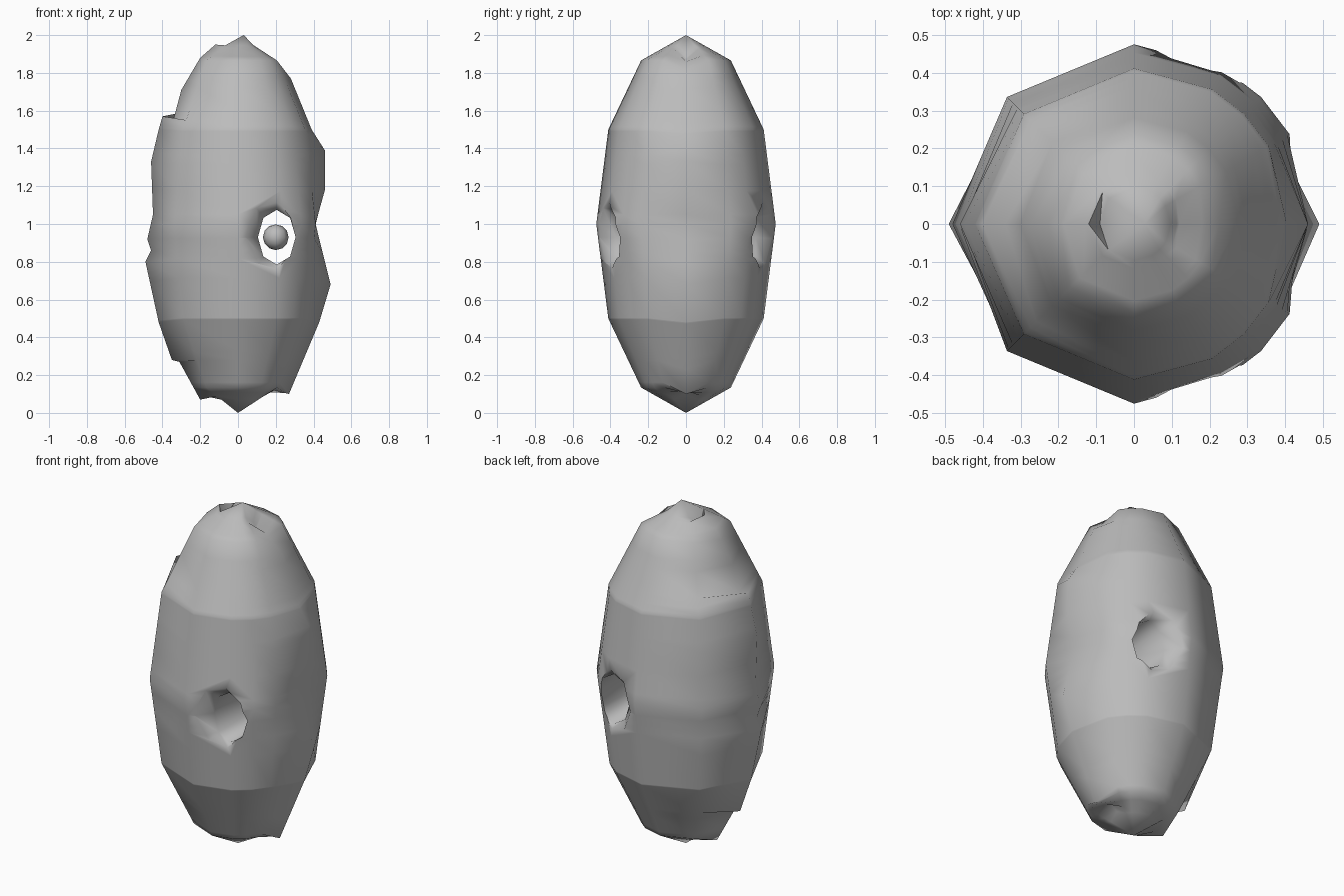
import bpy, bmesh, math

if "Cube" in bpy.data.objects:
    bpy.data.objects.remove(bpy.data.objects["Cube"])

# Single stone colour
stone = bpy.data.materials.new("stone grey")
stone.use_nodes = True
colour = (0.5, 0.5, 0.5, 1)
stone.diffuse_color = colour
stone.node_tree.nodes["Principled BSDF"].inputs["Base Color"].default_value = colour


def make_object(name, bm):
    bmesh.ops.recalc_face_normals(bm, faces=bm.faces)
    mesh = bpy.data.meshes.new(name)
    bm.to_mesh(mesh)
    bm.free()
    mesh.materials.append(stone)
    obj = bpy.data.objects.new(name, mesh)
    bpy.context.collection.objects.link(obj)
    return obj


def smooth(obj, degrees):
    bpy.ops.object.select_all(action="DESELECT")
    obj.select_set(True)
    bpy.context.view_layer.objects.active = obj
    bpy.ops.object.shade_smooth_by_angle(angle=math.radians(degrees))


def bridge(bm, a, b):
    for i in range(len(a)):
        j = (i + 1) % len(a)
        bm.faces.new((a[i], a[j], b[j], b[i]))


HALF = .475
peak, foot = (.03, 2), (0, 0)
# Craggy side ridges in x and z, from the peak down to the foot
right_ridge = [
    peak, (.12, 1.87), (.18, 1.86), (.28, 1.77), (.39, 1.5), (.46, 1.39),
    (.46, 1.18), (.41, 1), (.49, .68), (.43, .48), (.27, .1), (.15, .13), foot]
left_ridge = [
    peak, (-.09, 1.88), (-.12, 1.95), (-.2, 1.88), (-.3, 1.71), (-.34, 1.56),
    (-.4, 1.57), (-.42, 1.5), (-.46, 1.33), (-.45, 1.05), (-.48, .92),
    (-.46, .86), (-.49, .8), (-.42, .48), (-.35, .28), (-.31, .27),
    (-.2, .07), (-.12, .1), foot]


def by_angle(ridge):
    """Pair every ridge point with its angle down from the top."""
    pairs = [(math.atan2(abs(x) / HALF, z - 1), (x, z)) for x, z in ridge]
    pairs[0] = (0, ridge[0])
    pairs[-1] = (math.pi, ridge[-1])
    return pairs


def sample(pairs, t):
    for (t0, p), (t1, q) in zip(pairs, pairs[1:]):
        if t <= t1:
            f = (t - t0) / (t1 - t0)
            return p[0] + (q[0] - p[0]) * f, p[1] + (q[1] - p[1]) * f
    return pairs[-1][1]


right, left = by_angle(right_ridge), by_angle(left_ridge)
egg = [(k * math.pi / 6, (HALF * math.sin(k * math.pi / 6), 1 + math.cos(k * math.pi / 6)))
       for k in range(7)]
rows = sorted({round(t, 4) for t, p in right + left + egg if .01 < t < 3.13})

# Rock: egg-shaped lathe whose two side columns follow the ridges
columns = [0, 30, 45, 60, 90, 135, 180, 225, 270, 300, 315, 330]
bm = bmesh.new()
rings = []
for t in rows:
    radius, height = sample(egg, t)
    ring = []
    for deg in columns:
        a = math.radians(deg)
        x, y, z = radius * math.cos(a), radius * math.sin(a), height
        if deg % 180 == 0:
            x, z = sample(left if deg else right, t)
            y = 0
        ring.append(bm.verts.new((x, y, z)))
    rings.append(ring)
for a, b in zip(rings, rings[1:]):
    bridge(bm, a, b)
for ring, (x, z) in ((rings[0], peak), (rings[-1], foot)):
    tip = bm.verts.new((x, 0, z))
    for i in range(len(ring)):
        bm.faces.new((ring[i - 1], ring[i], tip))
rock = make_object("rock", bm)

# Octagonal tunnel from front to back, flared at both mouths
bm = bmesh.new()
hoops = []
for y, scale in ((-.57, 2.5), (-.37, 1), (.37, 1), (.57, 2.5)):
    hoops.append([bm.verts.new((.205 + .1 * scale * math.cos(k * math.pi / 4), y,
                                .93 + .145 * scale * math.sin(k * math.pi / 4)))
                  for k in range(8)])
for a, b in zip(hoops, hoops[1:]):
    bridge(bm, a, b)
bm.faces.new(hoops[0])
bm.faces.new(hoops[-1])
cutter = make_object("tunnel_cutter", bm)
cutter.hide_render = True
cut = rock.modifiers.new("tunnel", "BOOLEAN")
cut.operation = "DIFFERENCE"
cut.solver = "EXACT"
cut.object = cutter
bpy.context.view_layer.objects.active = rock
bpy.ops.object.modifier_apply(modifier=cut.name)
bpy.data.objects.remove(cutter)
smooth(rock, 75)

# Small ball floating inside the tunnel
bm = bmesh.new()
bmesh.ops.create_uvsphere(bm, u_segments=8, v_segments=6, radius=.068)
bmesh.ops.translate(bm, verts=bm.verts, vec=(.2, 0, .93))
smooth(make_object("inner_ball", bm), 60)
